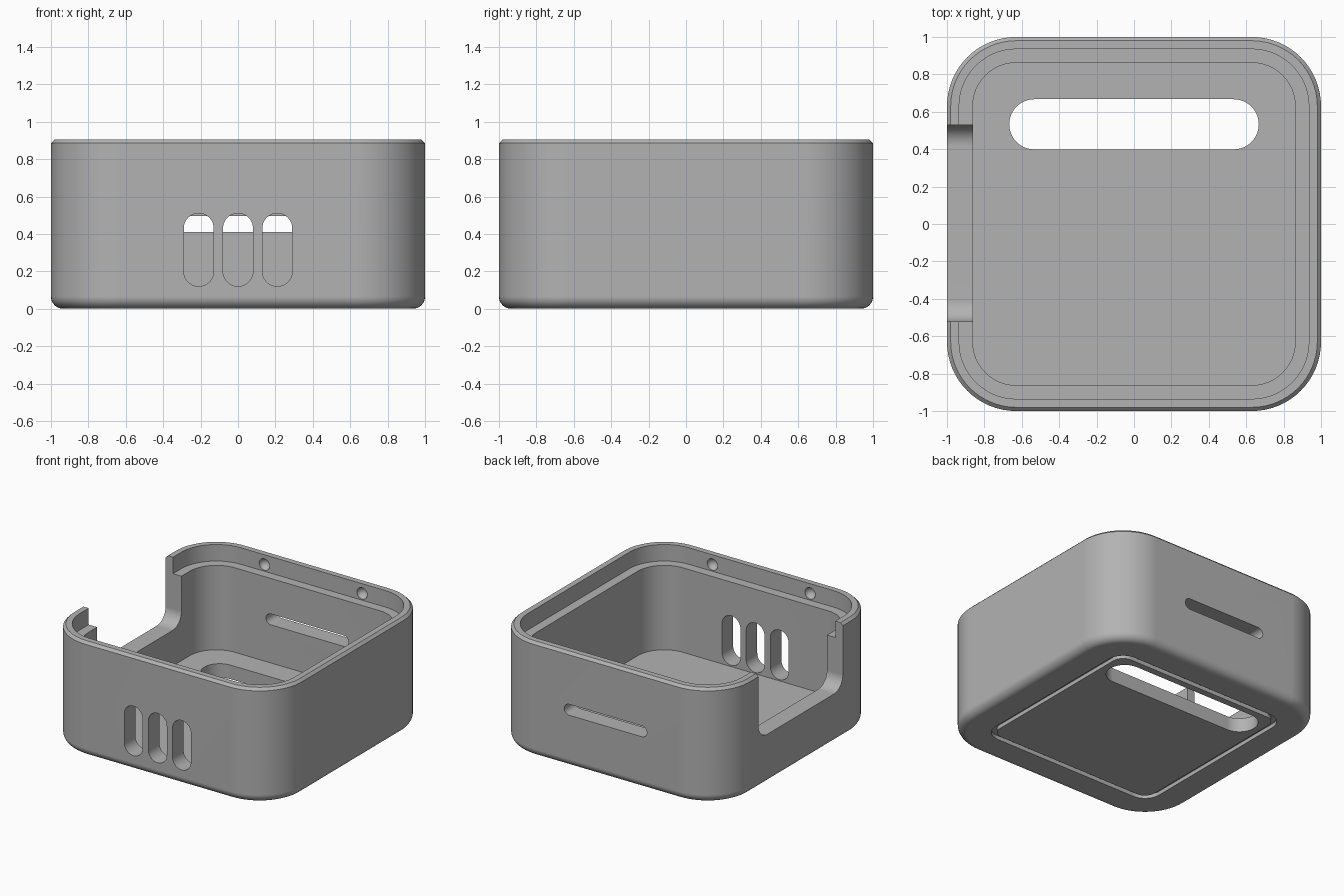
import bpy, bmesh
from math import pi, sin, cos
from mathutils import Matrix

cube = bpy.data.objects.get("Cube")
if cube:
    bpy.data.objects.remove(cube, do_unlink=True)

grey = bpy.data.materials.new("matte_grey")
grey.use_nodes = True
tone = (0.45, 0.45, 0.45, 1)
grey.diffuse_color = tone
grey.node_tree.nodes["Principled BSDF"].inputs["Base Color"].default_value = tone

HEIGHT, CORNER = 0.905, 0.37


def rounded_rect(hw, hh, r, seg=16):
    """Counter-clockwise outline of a rectangle with rounded corners."""
    pts = []
    for k, (sx, sy) in enumerate([(1, 1), (-1, 1), (-1, -1), (1, -1)]):
        for i in range(seg + 1):
            a = pi / 2 * (k + i / seg)
            pts.append((sx * (hw - r) + r * cos(a), sy * (hh - r) + r * sin(a)))
    return pts


def make_object(name, bm):
    bmesh.ops.remove_doubles(bm, verts=bm.verts, dist=1e-5)
    bmesh.ops.recalc_face_normals(bm, faces=bm.faces)
    mesh = bpy.data.meshes.new(name)
    bm.to_mesh(mesh)
    bm.free()
    mesh.materials.append(grey)
    obj = bpy.data.objects.new(name, mesh)
    bpy.context.collection.objects.link(obj)
    return obj


def loft(name, rings):
    """Skin a list of 3D rings and cap both ends."""
    bm = bmesh.new()
    loops = [[bm.verts.new(p) for p in ring] for ring in rings]
    for a, b in zip(loops, loops[1:]):
        for i in range(len(a)):
            j = (i + 1) % len(a)
            bm.faces.new((a[i], a[j], b[j], b[i]))
    bm.faces.new(loops[0])
    bm.faces.new(loops[-1])
    return make_object(name, bm)


def cutter(axis, centre, hw, hh, r, start, end):
    """Rounded prism running along one axis from start to end."""
    def place(u, v, w):
        u, v = u + centre[0], v + centre[1]
        return {"x": (w, u, v), "y": (u, w, v), "z": (u, v, w)}[axis]
    outline = rounded_rect(hw, hh, r, 10)
    return loft("cutter", [[place(u, v, w) for u, v in outline] for w in (start, end)])


# Body section from the underside groove, around the wall, to the inner floor
FILLET = 0.065
section = [(0.28, 0), (0.28, 0.03), (0.24, 0.03), (0.24, 0)]
section += [(FILLET * (1 - sin(a)), FILLET * (1 - cos(a)))
            for a in [pi / 2 * i / 8 for i in range(9)]]
section += [(0, HEIGHT - 0.02), (0.02, HEIGHT), (0.065, HEIGHT),
            (0.065, 0.775), (0.138, 0.775), (0.138, 0.11)]
body = loft("case_body", [
    [(x, y, z) for x, y in rounded_rect(1 - inset, 1 - inset, CORNER - inset)]
    for inset, z in section])

# Openings: side notch, rear slot, floor slot, front vents
cutters = [
    cutter("x", (0.003, 0.89), 0.525, 0.5, 0.11, -1.1, -0.8),
    cutter("y", (0, 0.453), 0.36, 0.043, 0.0429, 0.8, 1.1),
    cutter("z", (0, 0.533), 0.667, 0.134, 0.1339, -0.1, 0.2),
]
for x in (-0.21, 0, 0.21):
    cutters.append(cutter("y", (x, 0.315), 0.08, 0.195, 0.0799, -1.1, -0.8))

# Snap dimples inside the front and rear lip
for x in (-0.425, 0.425):
    for y in (-0.935, 0.935):
        bm = bmesh.new()
        bmesh.ops.create_uvsphere(bm, u_segments=24, v_segments=12, radius=0.045,
                                  matrix=Matrix.Translation((x, y, 0.828)))
        cutters.append(make_object("cutter", bm))

bpy.ops.object.select_all(action="DESELECT")
bpy.context.view_layer.objects.active = body
body.select_set(True)
for tool in cutters:
    mod = body.modifiers.new("opening", "BOOLEAN")
    mod.operation = "DIFFERENCE"
    mod.solver = "EXACT"
    mod.object = tool
    bpy.ops.object.modifier_apply(modifier=mod.name)
    bpy.data.objects.remove(tool, do_unlink=True)

# Smooth curves with crisp edges
bpy.ops.object.shade_smooth_by_angle(angle=pi / 6)
normals = body.modifiers.new("even_normals", "WEIGHTED_NORMAL")
normals.keep_sharp = True
